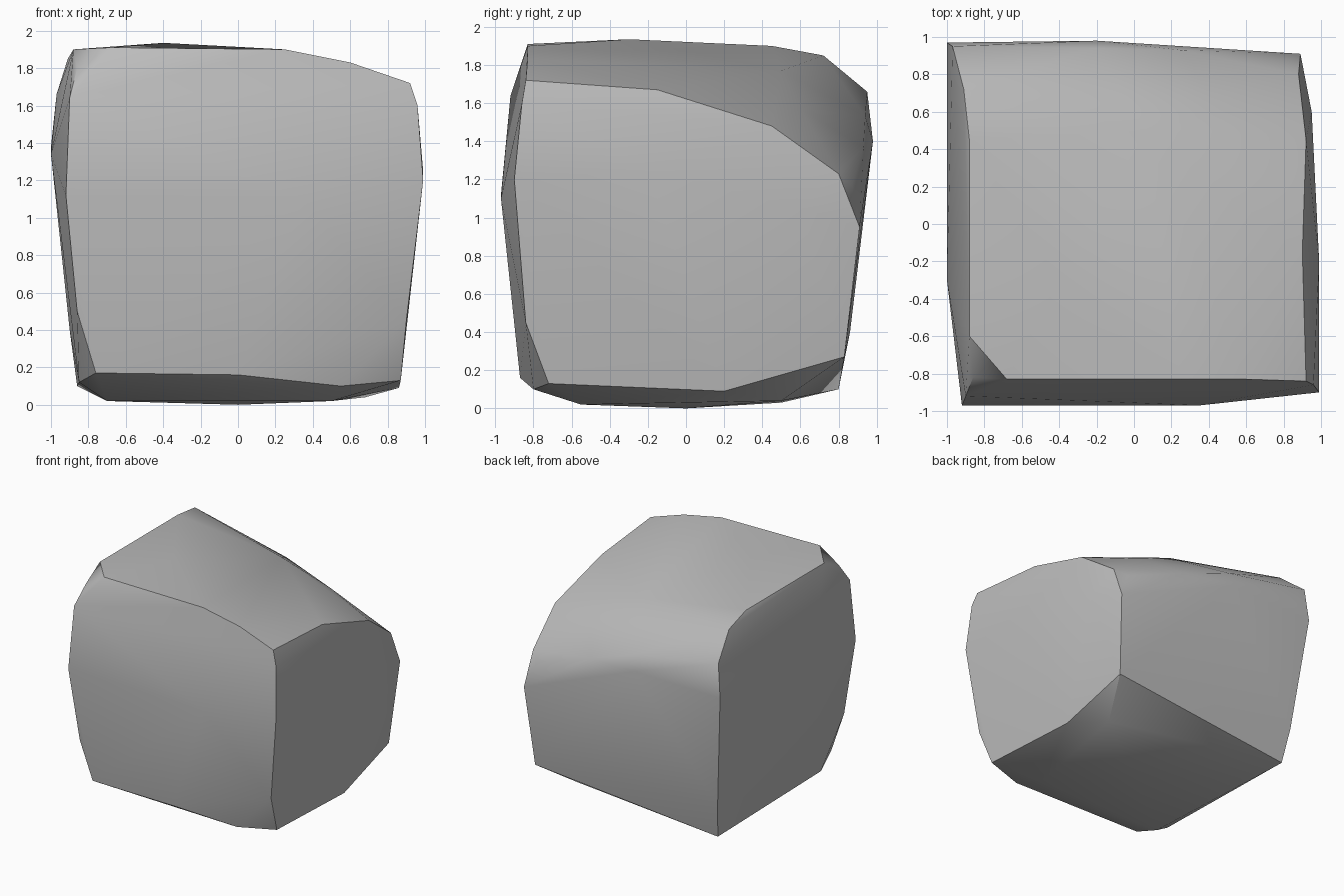
import bpy
import bmesh
import math

# Remove only the default cube
default = bpy.data.objects.get("Cube")
if default:
    bpy.data.objects.remove(default, do_unlink=True)

# Upright corner edges, listed from the ground upwards
front_left_corner = [(.87, -.72, .13), (.9, -.84, .45), (.99, -.9, 1.2),
                     (.96, -.86, 1.6), (.92, -.84, 1.72)]
front_right_corner = [(-.76, -.87, .17), (-.86, -.9, .5), (-.92, -.97, 1.12),
                      (-.9, -.92, 1.64), (-.86, -.82, 1.8)]
back_left_corner = [(.84, .83, .27), (.89, .91, .95), (.8, .87, 1.17)]
back_right_corner = [(-.86, .8, .1), (-.9, .86, .4), (-1, .97, 1.38),
                     (-.97, .95, 1.66)]

# Upper rims of each side
front_rim = [(-.68, -.83, 1.91), (.25, -.83, 1.9), (.6, -.83, 1.83)]
left_rim = [(.9, -.15, 1.67), (.92, .45, 1.48), (.88, .8, 1.23)]
right_rim = [(-.88, -.6, 1.9), (-.88, .45, 1.9), (-.91, .72, 1.85)]
back_rim = [(-.2, .94, 1.53), (.25, .93, 1.37)]

# Gentle bulges in the middle of the sides and the crown
side_bulges = [(.35, -.97, 1.1), (.99, -.2, 1.25), (.95, .6, 1.05),
               (-1, -.3, 1.34), (-.2, .98, 1.4)]
crown = [(-.4, -.3, 1.935), (.46, .6, 1.57), (.06, .5, 1.77)]

# Chamfered underside
base_rim = [(0, -.87, .16), (.55, -.8, .1), (.86, .2, .09), (-.85, -.6, .12)]
underside = [(-.7, -.55, .02), (.5, -.55, .02), (.68, .5, .04),
             (-.7, .5, .03), (0, 0, 0)]

outlines = (front_left_corner, front_right_corner, back_left_corner,
            back_right_corner, front_rim, left_rim, right_rim, back_rim,
            side_bulges, crown, base_rim, underside)


def wrap_hull(name, groups):
    """Stretch a closed convex skin over the guide outlines."""
    bm = bmesh.new()
    for group in groups:
        for point in group:
            bm.verts.new(point)
    bmesh.ops.convex_hull(bm, input=bm.verts[:], use_existing_faces=False)
    loose = [v for v in bm.verts if not v.link_faces]
    bmesh.ops.delete(bm, geom=loose, context="VERTS")
    bmesh.ops.recalc_face_normals(bm, faces=bm.faces[:])
    mesh = bpy.data.meshes.new(name)
    bm.to_mesh(mesh)
    bm.free()
    obj = bpy.data.objects.new(name, mesh)
    bpy.context.collection.objects.link(obj)
    return obj


def flat_material(name, color):
    material = bpy.data.materials.new(name)
    material.use_nodes = True
    material.diffuse_color = color
    shader = material.node_tree.nodes["Principled BSDF"]
    shader.inputs["Base Color"].default_value = color
    shader.inputs["Roughness"].default_value = .9
    return material


# Stone block
block = wrap_hull("stone_block", outlines)
block.data.materials.append(flat_material("stone grey", (.5, .5, .5, 1)))

# Soft shading inside each side, crisp edges between sides
bpy.ops.object.select_all(action="DESELECT")
block.select_set(True)
bpy.context.view_layer.objects.active = block
bpy.ops.object.shade_smooth_by_angle(angle=math.radians(35))
